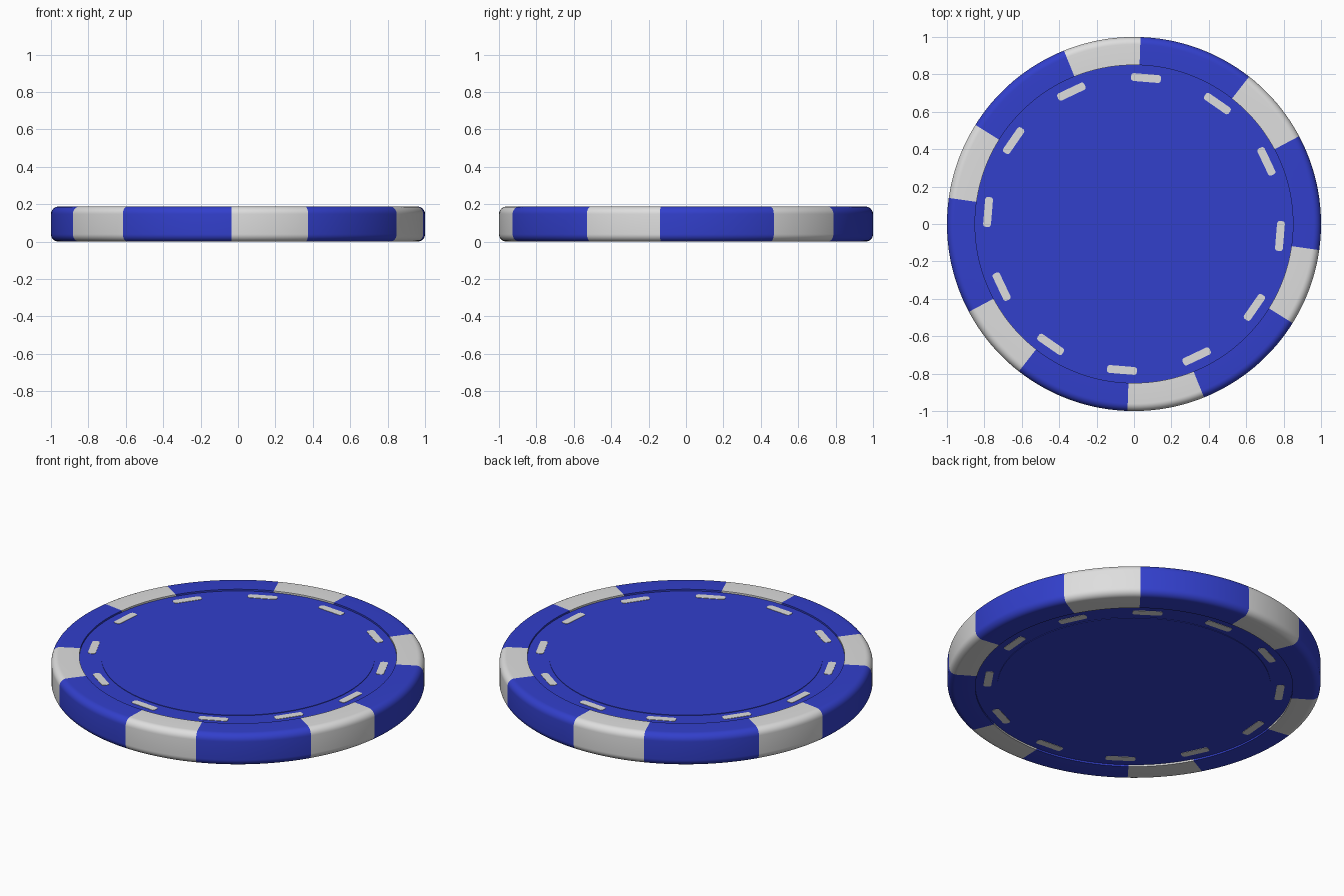
import bpy, bmesh, math

if "Cube" in bpy.data.objects:
    bpy.data.objects.remove(bpy.data.objects["Cube"])

SEG = 180          # two degrees per step, so colour borders fall on edges
H = 0.187          # thickness
R_IN, R_MID = 0.85, 0.732
Z_RING, Z_MID = H - 0.010, H - 0.007
BEV = 0.04


def material(name, rgb):
    m = bpy.data.materials.new(name)
    m.diffuse_color = (*rgb, 1.0)
    m.use_nodes = True
    m.node_tree.nodes["Principled BSDF"].inputs["Base Color"].default_value = m.diffuse_color
    return m


blue = material("royal_blue", (0.032, 0.050, 0.60))
white = material("off_white", (0.73, 0.73, 0.73))


def finish(bm, name, mats):
    bmesh.ops.recalc_face_normals(bm, faces=bm.faces)
    me = bpy.data.meshes.new(name)
    bm.to_mesh(me)
    bm.free()
    ob = bpy.data.objects.new(name, me)
    bpy.context.collection.objects.link(ob)
    for m in mats:
        me.materials.append(m)
    return ob


# Chip body: half profile from the top centre out to the rounded rim, mirrored below
top = [(R_MID, Z_MID), (R_MID, Z_RING), (R_IN, Z_RING), (R_IN, H)]
for i in range(9):
    a = math.radians(90 - i * 90 / 8)
    top.append((1 - BEV + BEV * math.cos(a), H - BEV + BEV * math.sin(a)))
profile = top + [(r, H - z) for r, z in reversed(top)]

bm = bmesh.new()
rings = []
for r, z in profile:
    rings.append([bm.verts.new((r * math.cos(2 * math.pi * k / SEG),
                                r * math.sin(2 * math.pi * k / SEG), z))
                  for k in range(SEG)])
for a, b in zip(rings, rings[1:]):
    for k in range(SEG):
        n = (k + 1) % SEG
        bm.faces.new((a[k], a[n], b[n], b[k]))
bm.faces.new(rings[0])
bm.faces.new(rings[-1])

# Six white rim blocks, 24 degrees wide, centred on 40 degrees + 60 n
for f in bm.faces:
    c = f.calc_center_median()
    ang = math.degrees(math.atan2(c.y, c.x))
    off = (ang - 40 + 30) % 60 - 30
    if math.hypot(c.x, c.y) > R_IN - 0.002 and abs(off) < 12:
        f.material_index = 1
body = finish(bm, "chip_body", [blue, white])
bpy.context.view_layer.objects.active = body
body.select_set(True)
bpy.ops.object.shade_smooth_by_angle(angle=math.radians(35))


# Twelve thin white dashes on each face, rounded at the ends
def dashes(name, z0, z1):
    bm = bmesh.new()
    half_l, half_w, rad = 0.08, 0.021, 0.014
    outline = []
    for sx, sy, start in ((1, 1, 0), (-1, 1, 90), (-1, -1, 180), (1, -1, 270)):
        for i in range(4):
            a = math.radians(start + i * 30)
            outline.append((sx * (half_w - rad) + rad * math.cos(a),
                            sy * (half_l - rad) + rad * math.sin(a)))
    for n in range(12):
        t = math.radians(85.3 + 30 * n)
        c, s = math.cos(t), math.sin(t)
        lo, hi = [[bm.verts.new(((0.783 + u) * c - v * s,
                                 (0.783 + u) * s + v * c, z))
                   for u, v in outline] for z in (z0, z1)]
        bm.faces.new(lo)
        bm.faces.new(hi)
        for k in range(len(lo)):
            j = (k + 1) % len(lo)
            bm.faces.new((lo[k], lo[j], hi[j], hi[k]))
    return finish(bm, name, [white])


dashes("top_dashes", Z_RING - 0.001, Z_RING + 0.002)
dashes("bottom_dashes", H - Z_RING - 0.002, H - Z_RING + 0.001)
